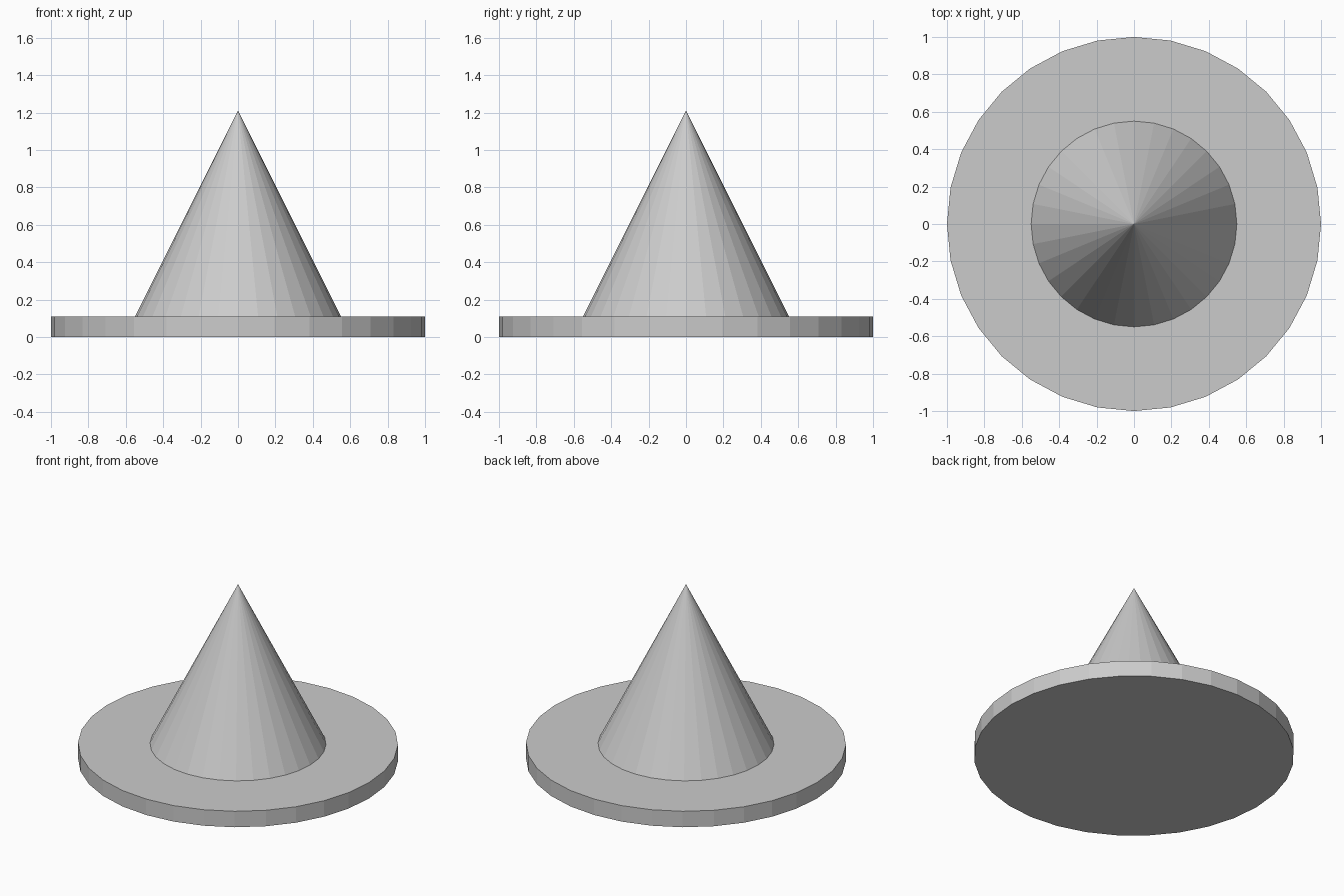
import bpy

if "Cube" in bpy.data.objects:
    bpy.data.objects.remove(bpy.data.objects["Cube"])

SIDES = 32
BASE_HEIGHT = 0.11
CONE_HEIGHT = 1.10

# Flat round base
bpy.ops.mesh.primitive_cylinder_add(
    vertices=SIDES, radius=1.0, depth=BASE_HEIGHT,
    location=(0, 0, BASE_HEIGHT / 2))
bpy.context.object.name = "round_base"

# Pointed cone standing on the base
bpy.ops.mesh.primitive_cone_add(
    vertices=SIDES, radius1=0.55, radius2=0, depth=CONE_HEIGHT,
    location=(0, 0, BASE_HEIGHT + CONE_HEIGHT / 2))
bpy.context.object.name = "cone"
